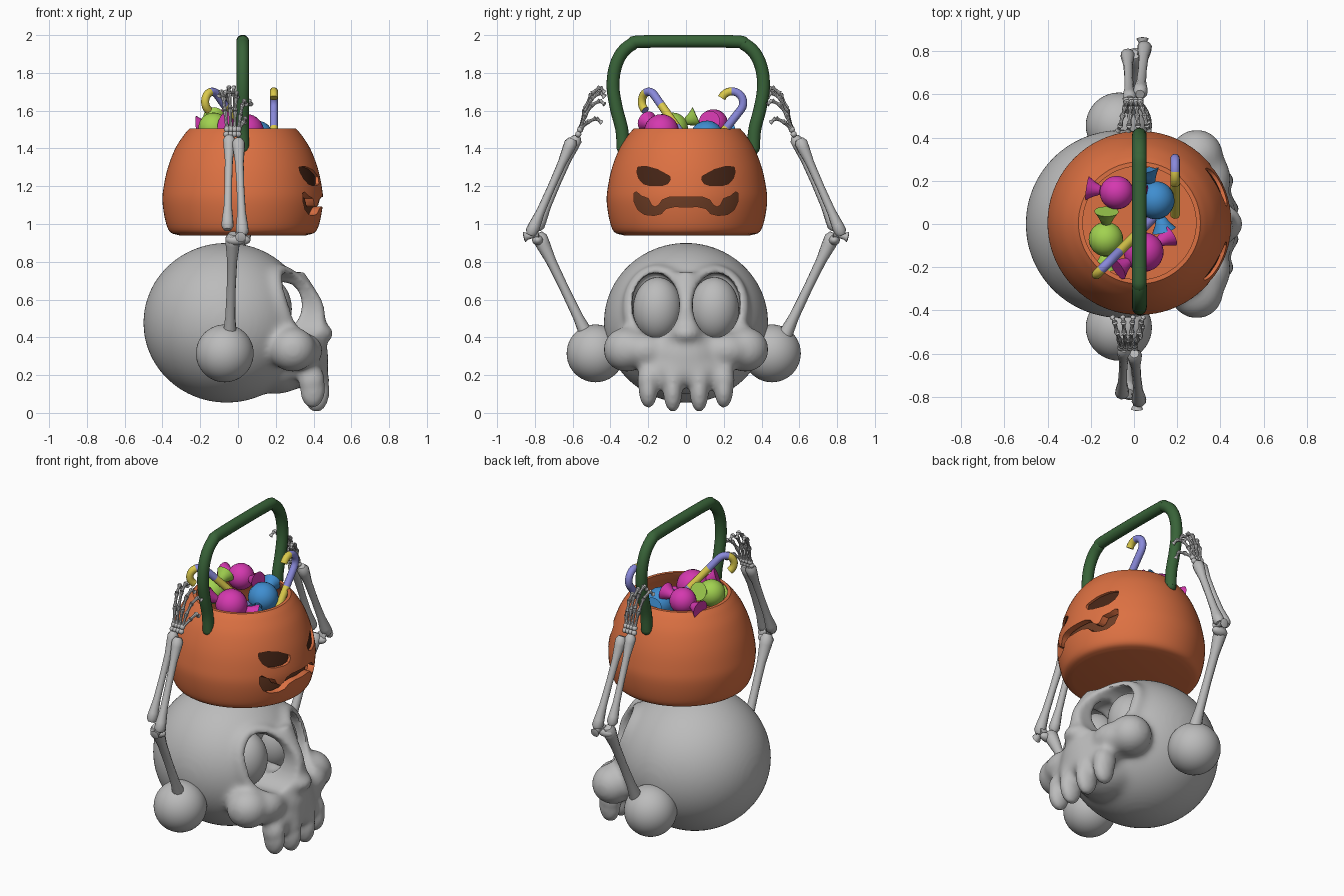
import bpy, bmesh, math
from mathutils import Vector, Matrix

if "Cube" in bpy.data.objects:
    bpy.data.objects.remove(bpy.data.objects["Cube"])


def material(name, rgb):
    m = bpy.data.materials.new(name)
    m.use_nodes = True
    m.diffuse_color = (*rgb, 1)
    m.node_tree.nodes["Principled BSDF"].inputs["Base Color"].default_value = (*rgb, 1)
    return m


BONE = material("bone_grey", (.5, .5, .5))
ORANGE = material("pumpkin_orange", (.72, .165, .055))
DARK = material("dark_brown", (.06, .018, .008))
BURNT = material("burnt_brown", (.15, .045, .018))
GREEN = material("handle_green", (.04, .125, .04))
LIME = material("lime", (.36, .64, .08))
PINK = material("magenta", (.66, .04, .43))
BLUE = material("blue", (.05, .27, .63))
YELLOW = material("yellow", (.7, .58, .07))
LAVENDER = material("lavender", (.25, .25, .7))
made = []


def make(name, bm, *mats):
    bmesh.ops.recalc_face_normals(bm, faces=bm.faces)
    me = bpy.data.meshes.new(name)
    bm.to_mesh(me)
    bm.free()
    for m in mats:
        me.materials.append(m)
    ob = bpy.data.objects.new(name, me)
    bpy.context.collection.objects.link(ob)
    if mats:
        made.append(ob)
    else:
        ob.hide_render = True
    return ob


def blob(bm, c, r, sub=4):
    mat = Matrix.Translation(c) @ Matrix.Diagonal((*r, 1))
    bmesh.ops.create_icosphere(bm, subdivisions=sub, radius=1, matrix=mat)


def smooth_path(pts, n=4):
    """Curve through the given points."""
    p = [Vector(q) for q in pts]
    p = [p[0] * 2 - p[1]] + p + [p[-1] * 2 - p[-2]]
    out = []
    for a, b, c, d in zip(p, p[1:], p[2:], p[3:]):
        for k in range(n):
            t = k / n
            out.append((b * 2 + (c - a) * t + (a * 2 - b * 5 + c * 4 - d) * t * t
                        + (b * 3 - a - c * 3 + d) * t ** 3) / 2)
    return out + [p[-2]]


def sweep(bm, pts, rad, n=10, stripe=0):
    """Round tube along points, with one radius or one per point."""
    pts = [Vector(p) for p in pts]
    rad = rad if isinstance(rad, list) else [rad] * len(pts)
    u, rings = None, []
    for i, p in enumerate(pts):
        t = (pts[min(i + 1, len(pts) - 1)] - pts[max(i - 1, 0)]).normalized()
        u = u or t.orthogonal()
        u = (u - t * u.dot(t)).normalized()
        v = t.cross(u)
        rings.append([bm.verts.new(p + (u * math.cos(a) + v * math.sin(a)) * rad[i])
                      for a in (math.tau * k / n for k in range(n))])
    for i, (a, b) in enumerate(zip(rings, rings[1:])):
        for k in range(n):
            f = bm.faces.new((a[k], a[(k + 1) % n], b[(k + 1) % n], b[k]))
            f.material_index = (i // stripe) % 2 if stripe else 0
    bm.faces.new(rings[0])
    bm.faces.new(rings[-1])


def lathe(name, profile, mat, start=0, angle=math.tau, steps=72):
    bm = bmesh.new()
    vs = [bm.verts.new((r * math.cos(start), r * math.sin(start), z)) for r, z in profile]
    es = [bm.edges.new(e) for e in zip(vs, vs[1:])]
    bmesh.ops.spin(bm, geom=vs + es, cent=(0, 0, 0), axis=(0, 0, 1), angle=angle, steps=steps)
    bmesh.ops.remove_doubles(bm, verts=bm.verts, dist=1e-4)
    bmesh.ops.translate(bm, verts=bm.verts, vec=(.025, .005, 0))
    return make(name, bm, mat)


def combine(ob, other, operation='DIFFERENCE'):
    m = ob.modifiers.new("combine", 'BOOLEAN')
    m.operation, m.object, m.solver = operation, other, 'EXACT'


def fuse(ob, voxel, rounds):
    m = ob.modifiers.new("fuse", 'REMESH')
    m.mode, m.voxel_size = 'VOXEL', voxel
    m = ob.modifiers.new("soften", 'SMOOTH')
    m.factor, m.iterations = .5, rounds


def bake(ob, helpers):
    """Apply the modifiers and drop the helpers."""
    dg = bpy.context.evaluated_depsgraph_get()
    me = bpy.data.meshes.new_from_object(ob.evaluated_get(dg))
    ob.modifiers.clear()
    ob.data = me
    for h in helpers:
        bpy.data.objects.remove(h)


# Skull: cranium, muzzle, nose, cheeks, gums and socket rims fused together
bm = bmesh.new()
blob(bm, (-.06, 0, .477), (.442, .436, .424), 5)
blob(bm, (.29, 0, .3), (.19, .22, .17))
blob(bm, (.2, 0, .26), (.2, .21, .16))
blob(bm, (.38, 0, .23), (.1, .21, .09))
blob(bm, (.41, 0, .42), (.1, .09, .06))
sweep(bm, [(.31, 0, .74), (.37, 0, .64), (.43, 0, .45)], .045)
for s in (-1, 1):
    blob(bm, (.29, s * .315, .335), (.125, .125, .12))
    blob(bm, (.33, s * .21, .33), (.12, .14, .1))
    blob(bm, (.39, s * .2, .17), (.075, .062, .09))
    blob(bm, (.41, s * .07, .17), (.078, .062, .09))
    rim = []
    for k in range(33):
        a = math.tau * k / 32
        y, z = .155 + .148 * math.cos(a), .565 + .187 * math.sin(a)
        x = -.06 + .44 * math.sqrt(1 - (y / .435) ** 2 - ((z - .477) / .424) ** 2)
        forward = .065 * (1 - y / .31) * min(1, (.78 - z) / .2)
        rim.append((x - .01 + forward, s * y, z))
    sweep(bm, rim, .036)
skull = make("skull", bm, BONE)
fuse(skull, .013, 25)

# Teeth, eye sockets and the hollow behind the nose bridge
bm = bmesh.new()
for s in (-1, 1):
    blob(bm, (.395, s * .2, .125), (.066, .05, .1))
    blob(bm, (.415, s * .07, .115), (.07, .05, .112))
teeth = make("teeth_helper", bm)
combine(skull, teeth, 'UNION')
cutters = []
for s in (-1, 1):
    bm = bmesh.new()
    mat = (Matrix.Translation((.38, s * .16, .57)) @ Matrix.Diagonal((1, .125, .17, 1))
           @ Matrix.Rotation(math.pi / 2, 4, 'Y'))
    bmesh.ops.create_cone(bm, cap_ends=True, segments=40, radius1=1, radius2=1, depth=.48, matrix=mat)
    cutters.append(make("socket_cutter", bm))
bm = bmesh.new()
blob(bm, (.24, 0, .57), (.1, .18, .13), 3)
cutters.append(make("cavity_cutter", bm))
for c in cutters:
    combine(skull, c)
fuse(skull, .013, 8)
bake(skull, cutters + [teeth])

for s, side in ((-1, "right"), (1, "left")):
    bm = bmesh.new()
    blob(bm, (.155, s * .15, .55), (.13, .13, .168))
    make(side + "_socket_ball", bm, BONE)
    bm = bmesh.new()
    blob(bm, (-.07, s * .467 - .012, .315), (.153,) * 3)
    make(side + "_shoulder_ball", bm, BONE)

# Pumpkin bucket with a carved face
outer = smooth_path([(.335, 0, .94), (.385, 0, .958), (.41, 0, 1.02), (.425, 0, 1.12), (.418, 0, 1.2),
                     (.396, 0, 1.3), (.357, 0, 1.4), (.312, 0, 1.47), (.282, 0, 1.505)])
outer = [(p.x, p.z) for p in outer]
inner = [(r - .04, z) for r, z in reversed(outer) if 1 < z < 1.48]
bucket = lathe("pumpkin_bucket", [(0, .94)] + outer + [(.262, 1.505)] + inner + [(0, 1)], ORANGE)


def face_cutter(points):
    bm = bmesh.new()
    f = bm.faces.new([bm.verts.new((.2, y, z)) for y, z in points])
    ext = bmesh.ops.extrude_face_region(bm, geom=[f])["geom"]
    bmesh.ops.translate(bm, vec=(.4, 0, 0), verts=[v for v in ext if isinstance(v, bmesh.types.BMVert)])
    return make("face_cutter", bm)


eye = [(.255, 1.302), (.21, 1.305), (.15, 1.288), (.085, 1.252), (.083, 1.235), (.097, 1.213), (.13, 1.203),
       (.19, 1.203), (.225, 1.213), (.25, 1.24), (.26, 1.275)]
half = [(0, 1.142), (.09, 1.142), (.125, 1.128), (.145, 1.1), (.165, 1.09), (.183, 1.1), (.2, 1.135),
        (.235, 1.148), (.262, 1.17), (.275, 1.165), (.276, 1.12), (.255, 1.075), (.22, 1.05), (.17, 1.045),
        (.13, 1.055), (.105, 1.082), (.06, 1.092), (0, 1.09)]
mouth = half + [(-y, z) for y, z in half[-2:0:-1]]
carve = [face_cutter(eye), face_cutter([(-y, z) for y, z in eye]), face_cutter(mouth)]
for c in carve:
    combine(bucket, c)
bake(bucket, carve)
lathe("mouth_lining", [(.36, 1.02), (.377, 1.12), (.37, 1.19)], BURNT, -.9, 1.8, 24)
lathe("eye_lining", [(.402, 1.195), (.394, 1.25), (.376, 1.315)], DARK, -.9, 1.8, 24)

# Bucket handle
side = [(.345, 1.4), (.352, 1.5), (.38, 1.61), (.398, 1.72), (.389, 1.82), (.355, 1.9), (.3, 1.95), (.23, 1.966)]
path = [(.025, .012 - y, z) for y, z in side] + [(.025, .012 + y, z) for y, z in reversed(side)]
bm = bmesh.new()
sweep(bm, smooth_path(path, 6), .034, 16)
for p in (path[0], path[-1]):
    blob(bm, p, (.034,) * 3, 2)
make("handle", bm, GREEN)


# Skeleton arms and hands
def bone(bm, a, b, r, n=10):
    a, b = Vector(a), Vector(b)
    sweep(bm, [a.lerp(b, t) for t in (0, .04, .1, .25, .5, .75, .9, .96, 1)],
          [r * k for k in (.9, 1.5, 1.4, 1, .9, 1, 1.4, 1.5, .9)], n)


for s, side in ((-1, "right"), (1, "left")):
    def P(x, y, z):
        return Vector((x + .007 + s * .013, s * y, z))

    bm = bmesh.new()
    bone(bm, P(-.04, .5, .36), P(-.02, .785, .95), .027)
    blob(bm, P(-.005, .785, .915), (.052, .03, .028), 3)
    make(side + "_upper_arm", bm, BONE)
    bm = bmesh.new()
    bone(bm, P(.03, .825, .94), P(.008, .6, 1.45), .023)
    bone(bm, P(-.05, .79, .97), P(-.04, .575, 1.465), .022)
    bone(bm, P(.02, .78, .95), P(.02, .86, .93), .019)
    make(side + "_forearm", bm, BONE)
    bm = bmesh.new()
    for i in range(4):
        blob(bm, P(-.055 + .021 * i, .57, 1.475), (.017,) * 3, 2)
        blob(bm, P(-.052 + .02 * i, .56, 1.5), (.017,) * 3, 2)
        up = (.9, 1, .87, .68)[i]
        joints = [P(-.052 + .02 * i + (i - 1.5) * .007 * k, y, 1.5 + up * h)
                  for k, (y, h) in enumerate(((.56, 0), (.535, .11), (.5, .19), (.455, .225), (.43, .195)))]
        for a, b in zip(joints, joints[1:]):
            bone(bm, a, b, .009, 8)
    thumb = [P(.01, .56, 1.5), P(.035, .52, 1.54), P(.045, .475, 1.56), P(.04, .445, 1.535)]
    for a, b in zip(thumb, thumb[1:]):
        bone(bm, a, b, .009, 8)
    make(side + "_hand", bm, BONE)


# Wrapped sweets
def sweet(name, c, r, axis, mat):
    c, axis = Vector(c), Vector(axis).normalized()
    ball = [(-r * math.cos(a), r * math.sin(a)) for a in (math.pi * k / 14 for k in range(1, 14))]
    prof = [(-r - .06, .056), (-r - .03, .036), (-r, .022)] + ball + [(r, .022), (r + .03, .036), (r + .06, .056)]
    bm = bmesh.new()
    sweep(bm, [c + axis * t for t, _ in prof], [q for _, q in prof], 20)
    make(name, bm, mat)


sweet("magenta_sweet_back", (-.08, .145, 1.53), .078, (-1, .15, -.1), PINK)
sweet("magenta_sweet_front", (.045, -.13, 1.49), .092, (1, .65, -.45), PINK)
sweet("blue_sweet", (.1, .11, 1.46), .088, (.25, -.9, -.2), BLUE)
sweet("lime_sweet", (-.13, -.07, 1.51), .08, (.02, 1, .45), LIME)


# Striped hooked canes
def cane(name, top, d, h, R, stripe, *mats):
    top, d, h = Vector(top), Vector(d).normalized(), Vector(h)
    h = (h - d * h.dot(d)).normalized()
    pts = [top - d * (.4 - .02 * k) for k in range(20)]
    for k in range(13):
        a = math.pi * 1.08 * k / 12
        pts.append(top + h * R * (1 - math.cos(a)) + d * R * math.sin(a))
    bm = bmesh.new()
    sweep(bm, pts, .022, 12, stripe)
    make(name, bm, *mats)


cane("left_cane", (.19, .29, 1.605), (0, .62, .78), (0, -1, 0), .06, 14, YELLOW, LAVENDER)
cane("right_cane", (-.11, -.17, 1.685), (-.5, -.5, .71), (-1, -1, 0), .053, 8, LAVENDER, YELLOW)

# Smooth shading with sharp creases kept
bpy.ops.object.select_all(action='DESELECT')
for ob in made:
    ob.select_set(True)
bpy.context.view_layer.objects.active = made[0]
bpy.ops.object.shade_smooth_by_angle(angle=math.radians(40))
